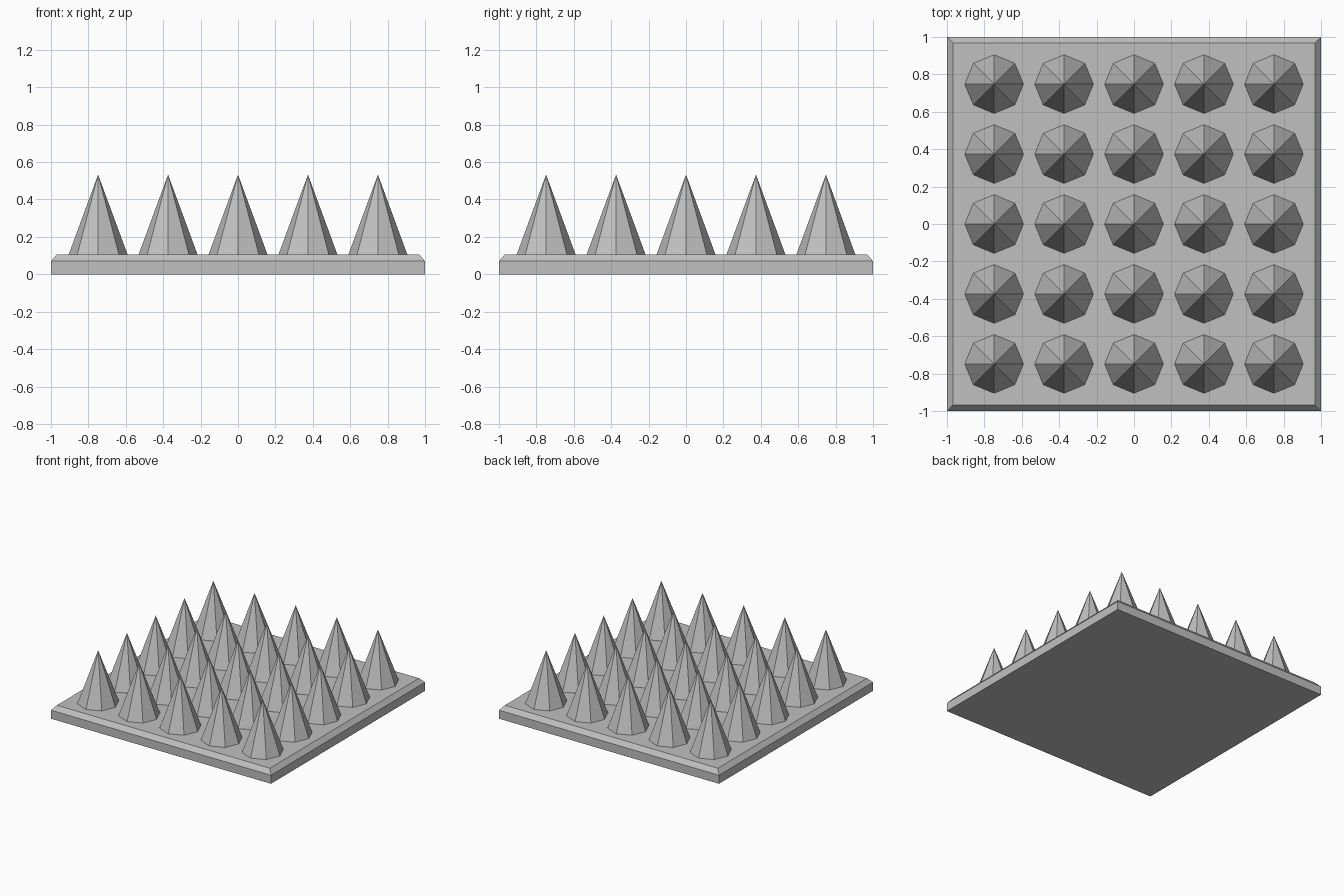
import bpy
import bmesh
from mathutils import Matrix

cube = bpy.data.objects.get("Cube")
if cube:
    bpy.data.objects.remove(cube, do_unlink=True)

PLATE_EDGE_Z = 0.07
PLATE_TOP_Z = 0.107
BEVEL_INSET = 0.045
SPIKE_TOP_Z = 0.533
SPIKE_RADIUS = 0.157
SPACING = 0.374

steel = bpy.data.materials.new("grey_steel")
steel.use_nodes = True
colour = (0.53, 0.53, 0.53, 1)
steel.diffuse_color = colour
steel.node_tree.nodes["Principled BSDF"].inputs["Base Color"].default_value = colour


def add_object(name, mesh, location=(0, 0, 0)):
    obj = bpy.data.objects.new(name, mesh)
    obj.location = location
    bpy.context.collection.objects.link(obj)
    return obj


# Square base plate: straight sides with a chamfered upper rim
bm = bmesh.new()
bmesh.ops.create_cube(bm, size=2, matrix=Matrix.Translation((0, 0, PLATE_EDGE_Z / 2))
                      @ Matrix.Diagonal((1, 1, PLATE_EDGE_Z / 2, 1)))
top = max(bm.faces, key=lambda f: f.calc_center_median().z)
bmesh.ops.inset_region(bm, faces=[top], thickness=BEVEL_INSET)
for vert in top.verts:
    vert.co.z = PLATE_TOP_Z
plate_mesh = bpy.data.meshes.new("base_plate")
bm.to_mesh(plate_mesh)
bm.free()
plate_mesh.materials.append(steel)
add_object("base_plate", plate_mesh)

# Eight-sided spike, shared by the whole grid
height = SPIKE_TOP_Z - PLATE_TOP_Z
bm = bmesh.new()
bmesh.ops.create_cone(bm, cap_ends=False, segments=8, radius1=SPIKE_RADIUS, radius2=0,
                      depth=height, matrix=Matrix.Translation((0, 0, height / 2)))
bmesh.ops.remove_doubles(bm, verts=bm.verts, dist=0.0001)
spike_mesh = bpy.data.meshes.new("spike")
bm.to_mesh(spike_mesh)
bm.free()
spike_mesh.materials.append(steel)

# Five by five grid of spikes
for row in range(5):
    for column in range(5):
        add_object(f"spike_row_{row + 1}_column_{column + 1}", spike_mesh,
                   ((column - 2) * SPACING, (row - 2) * SPACING, PLATE_TOP_Z))
